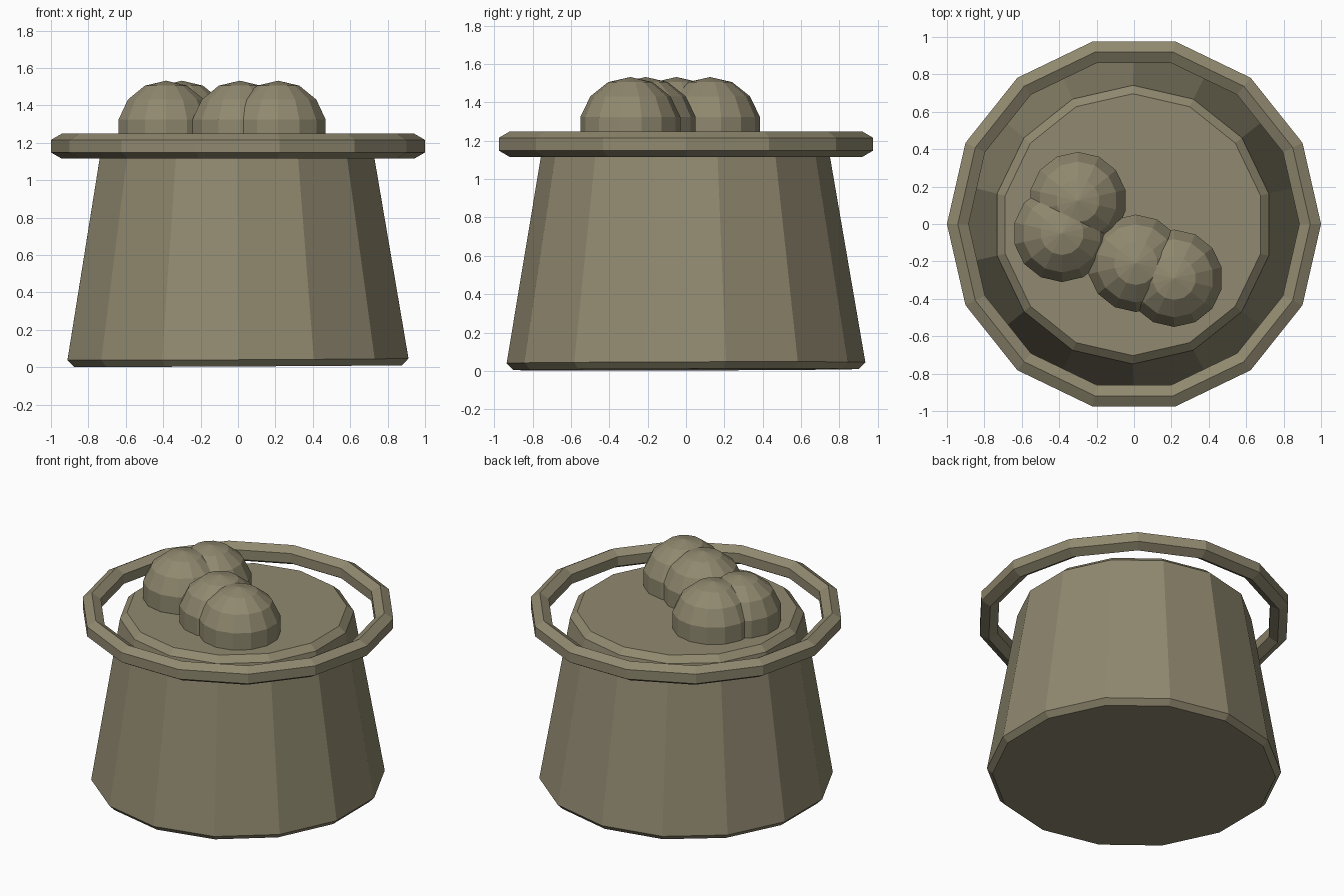
import bpy
import bmesh
import math
from mathutils import Vector

SIDES = 14

cube = bpy.data.objects.get("Cube")
if cube:
    bpy.data.objects.remove(cube, do_unlink=True)

clay = bpy.data.materials.new("olive_clay")
clay.use_nodes = True
colour = (0.28, 0.25, 0.16, 1)
clay.diffuse_color = colour
clay.node_tree.nodes["Principled BSDF"].inputs["Base Color"].default_value = colour


def lathe(name, profile, phase=0.0, loop=False, location=(0, 0, 0)):
    """Turn a (radius, height) profile into a faceted solid."""
    bm = bmesh.new()
    rings = []
    for r, z in profile:
        ring = []
        for i in range(SIDES):
            a = phase + math.tau * i / SIDES
            ring.append(bm.verts.new((r * math.cos(a), r * math.sin(a), z)))
        rings.append(ring)
    pairs = list(zip(rings, rings[1:]))
    if loop:
        pairs.append((rings[-1], rings[0]))
    else:
        bm.faces.new(rings[0])
        bm.faces.new(rings[-1])
    for low, high in pairs:
        for i in range(SIDES):
            j = (i + 1) % SIDES
            bm.faces.new((low[i], low[j], high[j], high[i]))
    bmesh.ops.remove_doubles(bm, verts=bm.verts, dist=1e-5)
    bmesh.ops.recalc_face_normals(bm, faces=bm.faces)
    mesh = bpy.data.meshes.new(name)
    bm.to_mesh(mesh)
    bm.free()
    mesh.materials.append(clay)
    obj = bpy.data.objects.new(name, mesh)
    obj.location = Vector(location)
    bpy.context.collection.objects.link(obj)
    return obj


# Tapered body with chamfered rims, leaning very slightly
body = lathe("pot_body", [(0.90, 0), (0.935, 0.036), (0.745, 1.16), (0.70, 1.2)],
             math.pi / 2, location=(0, 0, 0.007))
body.rotation_euler = (0.003, -0.005, 0)

# Floating hoop with a hexagonal section
section = []
for k in range(6):
    a = math.pi / 2 + math.tau * k / 6
    section.append((0.942 + 0.067 * math.cos(a), 1.182 + 0.067 * math.sin(a)))
lathe("hoop", section, loop=True)

# Cluster of half-sunk bubbles with seven latitude bands
BANDS = 7
radius = 0.267
arc = []
for k in range(BANDS + 1):
    a = -math.pi / 2 + math.pi * k / BANDS
    arc.append((radius * math.cos(a), radius * math.sin(a)))
arc[0] = (0.001, -radius)
arc[-1] = (0.001, radius)
for n, (x, y) in enumerate([(-0.3, 0.125), (-0.385, -0.05), (0.01, -0.21), (0.215, -0.29)]):
    lathe(f"bubble_{n + 1}", arc, math.pi / 2, location=(x, y, 1.265))
